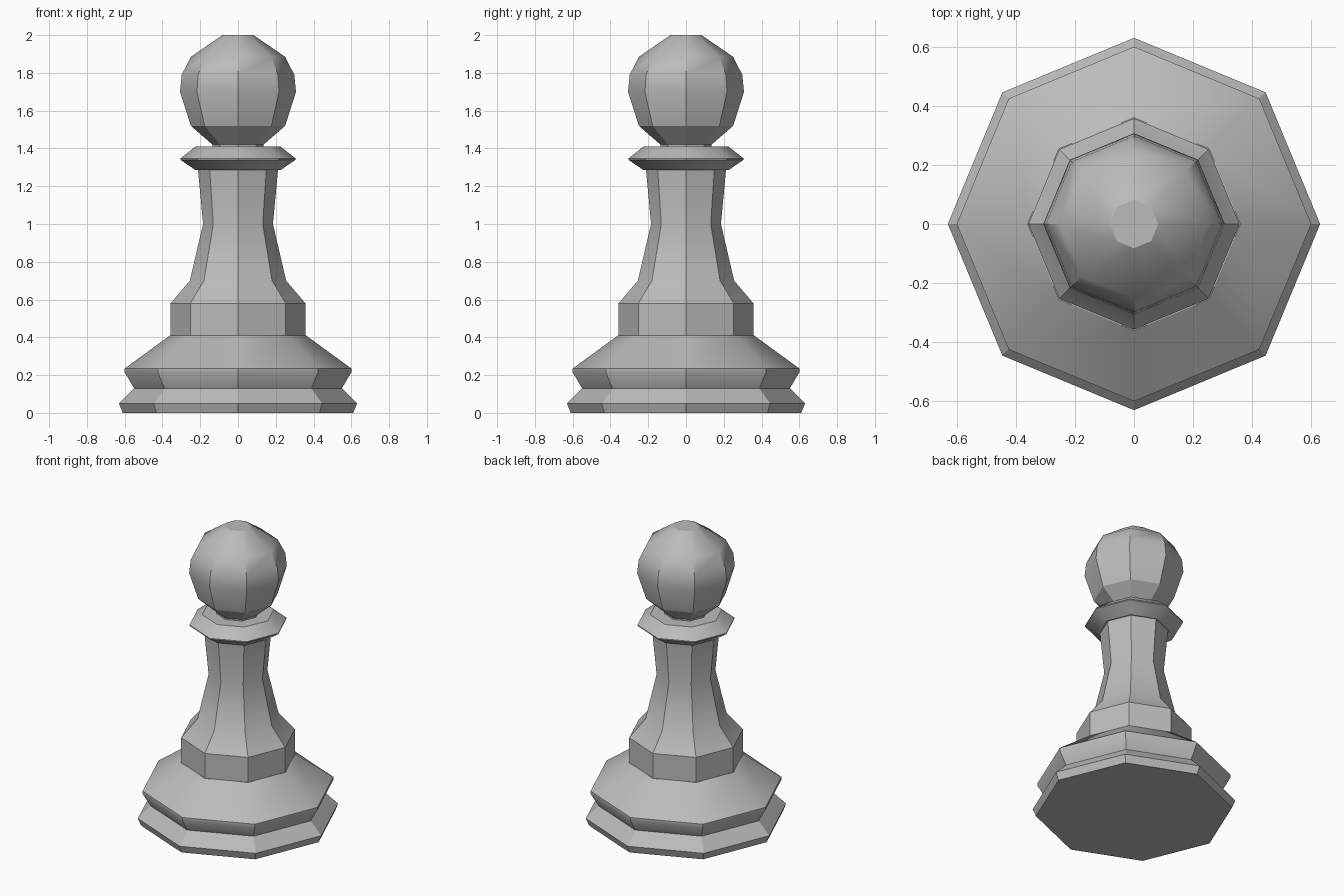
import bpy
import bmesh
from math import cos, sin, pi, radians

SIDES = 8

cube = bpy.data.objects.get("Cube")
if cube:
    bpy.data.objects.remove(cube, do_unlink=True)

grey = bpy.data.materials.new("stone grey")
grey.use_nodes = True
colour = (0.5, 0.5, 0.5, 1)
grey.diffuse_color = colour
grey.node_tree.nodes["Principled BSDF"].inputs["Base Color"].default_value = colour


def lathe(name, profile):
    """Turn (radius, height) points into a capped eight-sided solid."""
    bm = bmesh.new()
    rings = [[bm.verts.new((r * cos(2 * pi * i / SIDES), r * sin(2 * pi * i / SIDES), z))
              for i in range(SIDES)] for r, z in profile]
    for low, high in zip(rings, rings[1:]):
        for i in range(SIDES):
            j = (i + 1) % SIDES
            bm.faces.new((low[i], low[j], high[j], high[i]))
    bm.faces.new(rings[0][::-1])
    bm.faces.new(rings[-1])
    mesh = bpy.data.meshes.new(name)
    bm.to_mesh(mesh)
    bm.free()
    mesh.materials.append(grey)
    obj = bpy.data.objects.new(name, mesh)
    bpy.context.collection.objects.link(obj)
    bpy.ops.object.select_all(action="DESELECT")
    obj.select_set(True)
    bpy.context.view_layer.objects.active = obj
    bpy.ops.object.shade_smooth_by_angle(angle=radians(30))
    return obj


# Stepped foot with a waist groove and sloping top
lathe("base", [(0.61, 0), (0.63, 0.05), (0.55, 0.13), (0.6, 0.215),
               (0.6, 0.235), (0.36, 0.41)])

# Plinth and waisted stem
lathe("stem", [(0.357, 0.41), (0.357, 0.58), (0.255, 0.7),
               (0.185, 1.0), (0.212, 1.29)])

# Flared ring under the head
lathe("collar", [(0.225, 1.285), (0.305, 1.34), (0.305, 1.347), (0.225, 1.41)])

# Short neck and faceted ball
lathe("head", [(0.135, 1.4), (0.135, 1.42), (0.25, 1.52), (0.307, 1.7),
               (0.298, 1.79), (0.25, 1.885), (0.082, 2.0)])
